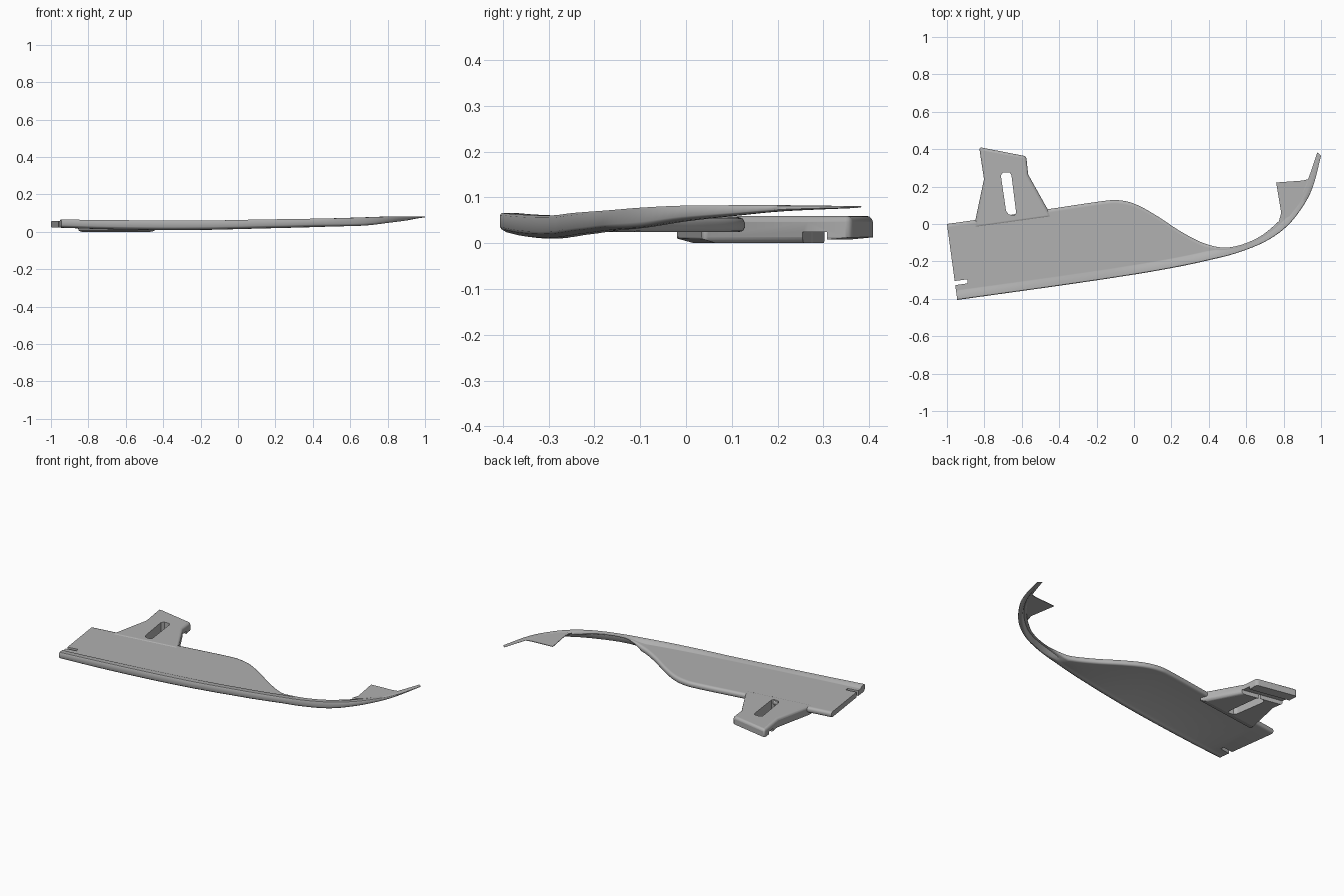
import bpy, bmesh, math
from mathutils import Vector

cube = bpy.data.objects.get("Cube")
if cube:
    bpy.data.objects.remove(cube)

# Single grey plastic
grey = bpy.data.materials.new("grey_plastic")
grey.use_nodes = True
colour = (0.44, 0.44, 0.44, 1)
grey.diffuse_color = colour
grey.node_tree.nodes["Principled BSDF"].inputs["Base Color"].default_value = colour


def make_object(name, bm):
    mesh = bpy.data.meshes.new(name)
    bm.to_mesh(mesh)
    bm.free()
    mesh.materials.append(grey)
    obj = bpy.data.objects.new(name, mesh)
    bpy.context.collection.objects.link(obj)
    return obj


def prism(name, outline, bottom, top):
    """Extrude a plan outline between two heights."""
    bm = bmesh.new()
    face = bm.faces.new([bm.verts.new((x, y, bottom)) for x, y in outline])
    moved = bmesh.ops.extrude_face_region(bm, geom=[face])["geom"]
    verts = [v for v in moved if isinstance(v, bmesh.types.BMVert)]
    bmesh.ops.translate(bm, vec=(0, 0, top - bottom), verts=verts)
    bmesh.ops.recalc_face_normals(bm, faces=bm.faces)
    return make_object(name, bm)


def box(name, centre, size, rotation):
    bm = bmesh.new()
    bmesh.ops.create_cube(bm, size=1)
    bmesh.ops.scale(bm, vec=size, verts=bm.verts)
    obj = make_object(name, bm)
    obj.location = centre
    obj.rotation_euler = rotation
    return obj


def cut(target, cutter):
    cutter.hide_render = True
    cutter.hide_set(True)
    cutter.display_type = 'WIRE'
    mod = target.modifiers.new("cut", 'BOOLEAN')
    mod.operation = 'DIFFERENCE'
    mod.solver = 'EXACT'
    mod.object = cutter


def smooth(obj, angle):
    bpy.ops.object.select_all(action='DESELECT')
    obj.select_set(True)
    bpy.context.view_layer.objects.active = obj
    bpy.ops.object.shade_smooth_by_angle(angle=math.radians(angle))


def spline(rows, steps):
    """Catmull-Rom resampling of rows of values."""
    pts = [Vector(r) for r in rows]
    pts = [2 * pts[0] - pts[1]] + pts + [2 * pts[-1] - pts[-2]]
    out = []
    for a, b, c, d in zip(pts, pts[1:], pts[2:], pts[3:]):
        for i in range(steps):
            t = i / steps
            out.append(b + (c - a) * t / 2 + (2 * a - 5 * b + 4 * c - d) * t**2 / 2
                       + (3 * b - a - 3 * c + d) * t**3 / 2)
    return out + [pts[-2]]


# Stations of the blade: front x, y, back x, y, lip top, lip bottom
stations = [
    (-.945, -.406, -1, 0, .066, .022),
    (-.7, -.372, -.72, .04, .063, .014),
    (-.4, -.33, -.42, .085, .061, .01),
    (-.16, -.295, -.17, .122, .061, .011),
    (-.07, -.281, -.08, .127, .062, .013),
    (.02, -.267, .01, .105, .064, .015),
    (.12, -.25, .12, .045, .066, .018),
    (.25, -.226, .25, -.04, .068, .021),
    (.38, -.198, .38, -.105, .07, .025),
    (.54, -.158, .51, -.125, .073, .029),
    (.7, -.095, .66, -.075, .078, .034),
    (.82, -.01, .78, .02, .082, .048),
    (.91, .105, .87, .12, .083, .06),
    (.96, .21, .925, .225, .083, .07),
    (1, .365, .98, .383, .081, .077),
]


def section(row):
    """Closed cross-section: rounded lip, flat deck, filleted rear edge."""
    front, back = Vector(row[0:2]), Vector(row[2:4])
    top, low = row[4:6]
    length = (back - front).length
    d = (back - front) / length
    blend = min(1, max(0, (length - .04) / .05))
    w = min(.036, length * .55)
    h = top - low
    deck = top + (.057 - top) * blend
    r = min(.014, length * .15)
    drop = .003 + .03 * blend
    base = deck - drop
    profile = [(w + r * .8, max(low, base)), (w * .95, low + h * .05), (w * .8, low),
               (w * .4, low + h * .04), (w * .08, low + h * .2), (0, low + h * .3),
               (0, top - h * .1), (w * .08, top), (w, top), (w + r * .8, deck),
               (w + r * 1.2, deck), (length - r * 1.4, deck), (length - r, deck),
               (length - r * .3, deck - drop * .1), (length, deck - drop * .35),
               (length, base + drop * .3), (length - r * .3, base + drop * .08),
               (length - r, base)]
    return [(*(front + d * s), z) for s, z in profile]


# Main blade: solid loft along the stations, closed at both ends
bm = bmesh.new()
rings = [[bm.verts.new(p) for p in section(row)] for row in spline(stations, 5)]
count = len(rings[0])
for a, b in zip(rings, rings[1:]):
    for j in range(count):
        k = (j + 1) % count
        bm.faces.new((a[j], b[j], b[k], a[k]))
bm.faces.new(rings[0])
bm.faces.new(rings[-1][::-1])
bmesh.ops.recalc_face_normals(bm, faces=bm.faces)
blade = make_object("splitter_blade", bm)
cut(blade, box("end_slot_cutter", (-.93, -.312, .06), (.08, .022, .1), (0, 0, .14)))
smooth(blade, 50)

# Flat tab inside the swept tip
prism("tip_tab", [(.775, .015), (.787, .06), (.76, .222), (.9, .232), (.935, .24),
                  (.95, .275), (.955, .24), (.9, .13), (.83, .04)], .079, .0825)

# Mounting bracket
bracket = prism("mounting_bracket", [
    (-.857, -.022), (-.802, .24), (-.828, .411), (-.576, .362), (-.566, .265),
    (-.438, .036)], 0, .06)
edge = bracket.modifiers.new("rounded_edges", 'BEVEL')
edge.width = .014
edge.segments = 3
edge.limit_method = 'ANGLE'
edge.angle_limit = math.radians(40)
window = prism("window_cutter", [
    (-.712, .26), (-.70, .276), (-.665, .276), (-.655, .26), (-.63, .06),
    (-.64, .046), (-.67, .051), (-.684, .07)], -.05, .1)
cut(bracket, window)
# Groove behind the rear hook, then the sloped undersides
cut(bracket, box("hook_groove_cutter", (-.69, .305, -.01), (.5, .05, .07), (0, 0, -.19)))
cut(bracket, box("front_chamfer_cutter", (-.65, .0, -.04), (.7, .16, .1), (-.28, 0, .125)))
cut(bracket, box("hook_underside_cutter", (-.69, .385, -.022), (.5, .14, .07), (.1, 0, -.19)))
smooth(bracket, 40)
